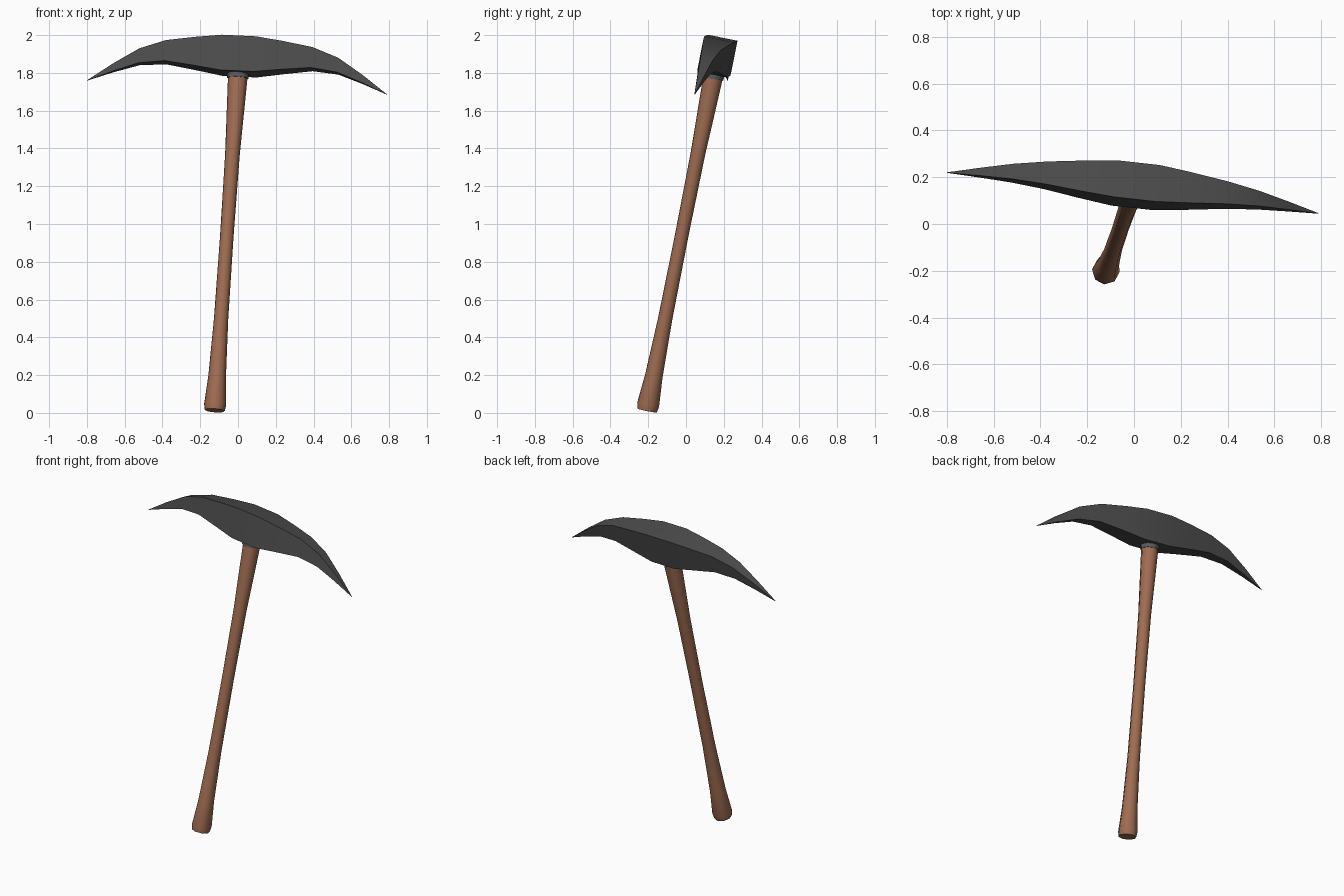
import bpy, bmesh, math
from mathutils import Matrix, Vector

if "Cube" in bpy.data.objects:
    bpy.data.objects.remove(bpy.data.objects["Cube"])

# Shared tilted frame: origin on the handle axis, level with the pick tips
X = Vector((1.59, -0.175, -0.075)).normalized()
Z = Vector((0.11, 0.35, 1.76))
Z = (Z - X * Z.dot(X)).normalized()
Y = Z.cross(X)
FRAME = Matrix.Translation((-0.005, 0.1325, 1.7225)) @ Matrix((X, Y, Z)).transposed().to_4x4()


def material(name, color):
    m = bpy.data.materials.new(name)
    m.diffuse_color = (*color, 1)
    m.use_nodes = True
    m.node_tree.nodes["Principled BSDF"].inputs["Base Color"].default_value = m.diffuse_color
    return m


def loft(name, rings, mat, angle):
    """Bridge a list of equal-sized point rings and close both ends."""
    bm = bmesh.new()
    loops = [[bm.verts.new(p) for p in ring] for ring in rings]
    n = len(loops[0])
    for a, b in zip(loops, loops[1:]):
        for i in range(n):
            j = (i + 1) % n
            bm.faces.new((a[i], a[j], b[j], b[i]))
    bm.faces.new(loops[0][::-1])
    bm.faces.new(loops[-1])
    bmesh.ops.remove_doubles(bm, verts=bm.verts, dist=1e-5)
    bmesh.ops.recalc_face_normals(bm, faces=bm.faces)
    me = bpy.data.meshes.new(name)
    bm.to_mesh(me)
    bm.free()
    me.materials.append(mat)
    ob = bpy.data.objects.new(name, me)
    bpy.context.collection.objects.link(ob)
    ob.matrix_world = FRAME
    bpy.ops.object.select_all(action='DESELECT')
    ob.select_set(True)
    bpy.context.view_layer.objects.active = ob
    bpy.ops.object.shade_smooth_by_angle(angle=math.radians(angle))
    return ob


def circle(r, z, n=8):
    return [(r * math.cos(math.tau * i / n), r * math.sin(math.tau * i / n), z)
            for i in range(n)]


def box_ring(x, w, top, bottom):
    return [(x, -w, bottom), (x, w, bottom), (x, w, top), (x, -w, top)]


wood = material("brown wood", (0.35, 0.153, 0.085))
iron = material("dark iron", (0.072, 0.072, 0.072))
steel = material("grey collar", (0.1, 0.105, 0.112))

# Handle: slim shaft flaring at the head and at the grip end
shaft = [(0.053, -1.747), (0.059, -1.715), (0.047, -1.56), (0.038, -1.25),
         (0.036, -0.8), (0.039, -0.36), (0.052, 0.05), (0.052, 0.09)]
loft("handle", [circle(r, z) for r, z in shaft], wood, 50)

# Collar between handle and head
loft("collar", [circle(0.057, 0.05), circle(0.057, 0.1)], steel, 50)

# Head: half profile (x, half width, top, bottom) mirrored to both points
half = [(0.09, 0.08, 0.265, 0.075), (0.23, 0.067, 0.25, 0.096),
        (0.39, 0.049, 0.228, 0.117), (0.53, 0.033, 0.18, 0.102),
        (0.665, 0.017, 0.096, 0.054), (0.8, 0.0008, 0.001, -0.001)]
stations = [(-x, w, t, b) for x, w, t, b in reversed(half)] + half
loft("pick_head", [box_ring(*s) for s in stations], iron, 40)
